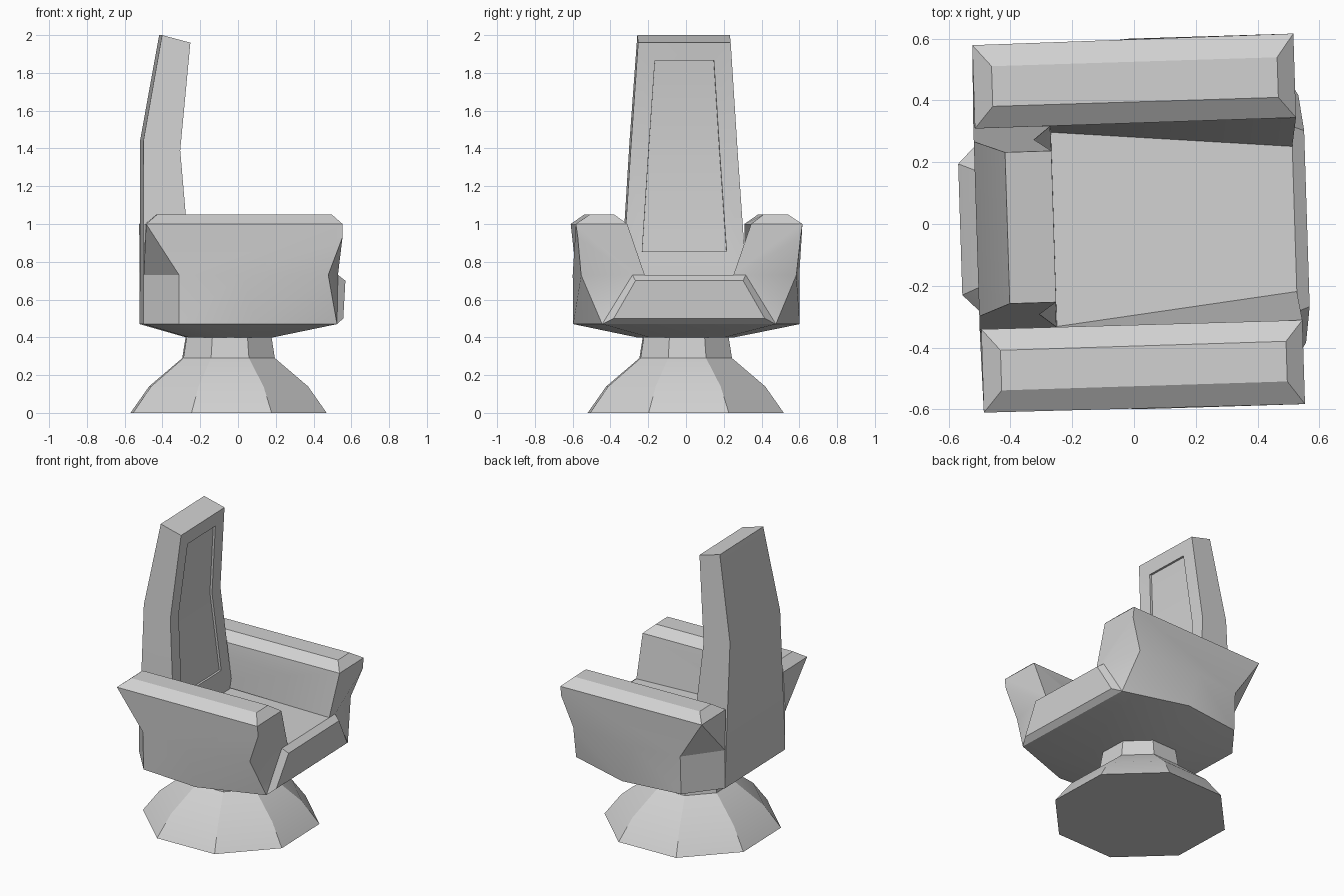
import bpy, bmesh, math
from mathutils import Matrix

if "Cube" in bpy.data.objects:
    bpy.data.objects.remove(bpy.data.objects["Cube"])

TURN = Matrix.Rotation(math.radians(1.8), 3, 'Z')

grey = bpy.data.materials.new("plain_grey")
grey.use_nodes = True
grey.diffuse_color = (0.64, 0.64, 0.64, 1)
grey.node_tree.nodes["Principled BSDF"].inputs["Base Color"].default_value = grey.diffuse_color


def finish(name, bm):
    """Turn, clean and link a finished part."""
    bmesh.ops.recalc_face_normals(bm, faces=bm.faces)
    bmesh.ops.rotate(bm, verts=bm.verts, matrix=TURN)
    mesh = bpy.data.meshes.new(name)
    bm.to_mesh(mesh)
    bm.free()
    mesh.materials.append(grey)
    obj = bpy.data.objects.new(name, mesh)
    bpy.context.collection.objects.link(obj)
    bpy.ops.object.select_all(action='DESELECT')
    obj.select_set(True)
    bpy.context.view_layer.objects.active = obj
    bpy.ops.object.shade_smooth_by_angle(angle=math.radians(28))
    return obj


# Pedestal: eight-sided flared foot
bm = bmesh.new()
rings = []
for radius, z in [(0.555, 0), (0.45, 0.14), (0.262, 0.29), (0.24, 0.42)]:
    ring = []
    for i in range(8):
        a = math.tau * (i + 0.5) / 8
        ring.append(bm.verts.new((radius * math.cos(a) - 0.05, radius * math.sin(a), z)))
    rings.append(ring)
for low, high in zip(rings, rings[1:]):
    for i in range(8):
        j = (i + 1) % 8
        bm.faces.new((low[i], low[j], high[j], high[i]))
bm.faces.new(rings[0])
bm.faces.new(rings[-1])
finish("pedestal", bm)

# Seat body with arms: corner points of the left half
points = {
    # arm pad crown
    "crown_rear_out": (-0.445, 0.525, 1.05), "crown_front_out": (0.48, 0.525, 1.05),
    "crown_rear_in": (-0.445, 0.395, 1.05), "crown_front_in": (0.48, 0.395, 1.05),
    # arm rim
    "rear_out": (-0.505, 0.595, 1), "front_out": (0.535, 0.6, 1),
    "rear_in": (-0.505, 0.325, 1), "front_in": (0.535, 0.328, 1),
    "front_drop": (0.535, 0.59, 0.93),
    # waist
    "waist_front": (0.46, 0.57, 0.73), "waist_side": (0, 0.6, 0.73),
    "waist_rear": (-0.33, 0.57, 0.73), "waist_back": (-0.51, 0.34, 0.73),
    # lower rim
    "low_front": (0.51, 0.46, 0.47), "low_side": (0.08, 0.6, 0.47),
    "low_rear": (-0.33, 0.56, 0.47), "low_back": (-0.51, 0.34, 0.47),
    # keel
    "keel_front": (0.18, 0.2, 0.4), "keel_side": (-0.05, 0.26, 0.4),
    "keel_rear": (-0.27, 0.18, 0.4),
    # seat and front panel
    "seat_front": (0.52, 0.235, 0.73), "seat_mid": (-0.27, 0.325, 0.7),
    "seat_back": (-0.48, 0.325, 0.7), "lip": (0.52, 0.3, 0.73),
    "panel_top": (0.56, 0.285, 0.7), "panel_low": (0.545, 0.4, 0.5),
}
# Faces made once on each side
side_faces = [
    "crown_rear_out crown_front_out crown_front_in crown_rear_in",
    "rear_out front_out crown_front_out crown_rear_out",
    "rear_in front_in crown_front_in crown_rear_in",
    "front_out front_in crown_front_in crown_front_out",
    "rear_out rear_in crown_rear_in crown_rear_out",
    "rear_out front_out front_drop waist_front waist_side waist_rear",
    "rear_out waist_rear waist_back",
    "rear_out waist_back rear_in",
    "rear_in waist_back low_back seat_back",
    "rear_in front_in seat_front seat_mid seat_back",
    "front_in front_out front_drop lip seat_front",
    "front_drop waist_front lip",
    "waist_front low_front lip",
    "waist_front waist_side low_side low_front",
    "waist_side waist_rear low_rear low_side",
    "waist_rear waist_back low_back low_rear",
    "lip low_front panel_low panel_top",
    "low_front low_side keel_side keel_front",
    "low_side low_rear keel_side",
    "low_rear low_back keel_rear keel_side",
]
# Faces that span from the left side to the right
span_faces = [
    "seat_front seat_mid seat_back", "seat_back low_back",
    "seat_front lip panel_top", "panel_top panel_low", "panel_low low_front",
    "low_front keel_front", "low_back keel_rear", "keel_front keel_side keel_rear",
]
bm = bmesh.new()
left = {n: bm.verts.new(p) for n, p in points.items()}
right = {n: bm.verts.new((p[0], -p[1], p[2])) for n, p in points.items()}
for names in side_faces:
    for half in (left, right):
        bm.faces.new([half[n] for n in names.split()])
for names in span_faces:
    names = names.split()
    bm.faces.new([left[n] for n in names] + [right[n] for n in reversed(names)])
finish("seat_body", bm)

# Backrest: bent tapering slab, rows of back x, back z, front x, front z, half width
rows = [
    (-0.51, 0.47, -0.25, 0.47, 0.34),
    (-0.51, 0.76, -0.262, 0.76, 0.325),
    (-0.51, 1.44, -0.315, 1.39, 0.283),
    (-0.41, 2.0, -0.26, 1.96, 0.245),
]
bm = bmesh.new()
loops = []
for bx, bz, fx, fz, w in rows:
    loops.append([bm.verts.new(p) for p in
                  ((bx, -w, bz), (fx, -w, fz), (fx, w, fz), (bx, w, bz))])
front = []
for k, (low, high) in enumerate(zip(loops, loops[1:])):
    for i in range(4):
        j = (i + 1) % 4
        face = bm.faces.new((low[i], low[j], high[j], high[i]))
        if i == 1 and k > 0:
            front.append(face)
bm.faces.new(loops[0])
bm.faces.new(loops[-1])
bmesh.ops.recalc_face_normals(bm, faces=bm.faces)
# Recessed cushion panel on the front
bmesh.ops.inset_region(bm, faces=front, thickness=0.095, use_even_offset=True)
bmesh.ops.inset_region(bm, faces=front, thickness=0.001, depth=-0.015)
finish("backrest", bm)
